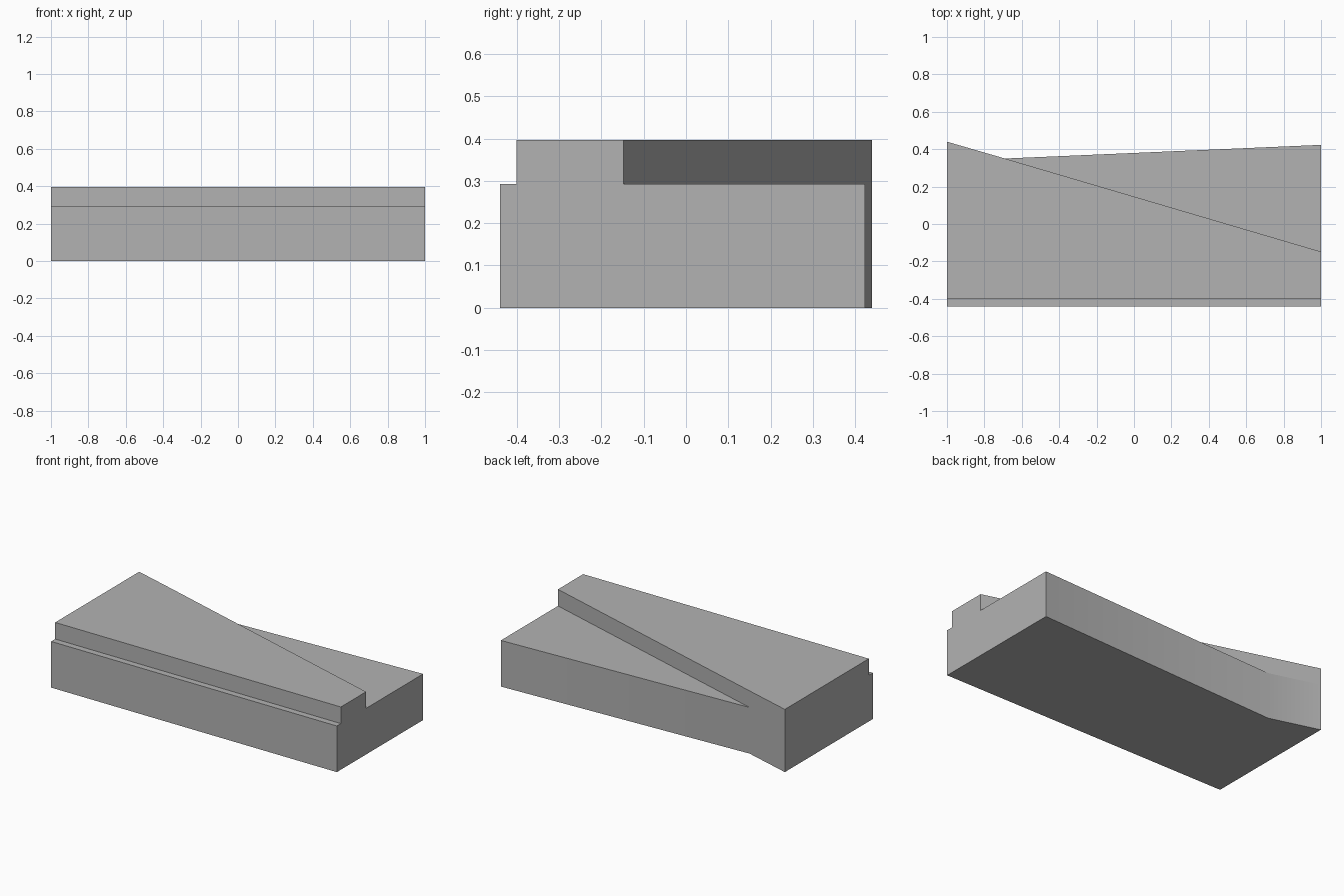
import bpy
import bmesh
from math import radians

cube = bpy.data.objects.get("Cube")
if cube:
    bpy.data.objects.remove(cube, do_unlink=True)

STEP_Z, TOP_Z = 0.292, 0.397

grey = bpy.data.materials.new("plain_grey")
grey.use_nodes = True
colour = (0.45, 0.45, 0.45, 1)
grey.diffuse_color = colour
grey.node_tree.nodes["Principled BSDF"].inputs["Base Color"].default_value = colour

bm = bmesh.new()


def extrude_up(face, height):
    """Raise a face and return its new cap."""
    result = bmesh.ops.extrude_face_region(bm, geom=[face])["geom"]
    verts = [g for g in result if isinstance(g, bmesh.types.BMVert)]
    bmesh.ops.translate(bm, verts=verts, vec=(0, 0, height))
    return next(g for g in result if isinstance(g, bmesh.types.BMFace))


def vert_at(face, x, y):
    return min(face.verts, key=lambda v: (v.co.x - x) ** 2 + (v.co.y - y) ** 2)


def split_side(face, a, b, y):
    """Add a point at depth y on the edge between two corners."""
    edge = bm.edges.get((a, b))
    return bmesh.utils.edge_split(edge, a, (y - a.co.y) / (b.co.y - a.co.y))[1]


# Lower block with its bent back wall
plan = [(-1, -0.44), (1, -0.44), (1, 0.423), (-0.69, 0.35), (-1, 0.44)]
base = bm.faces.new([bm.verts.new((x, y, 0)) for x, y in plan])
top = extrude_up(base, STEP_Z)
if not any(f.calc_center_median().z < 0.001 for f in bm.faces):
    bm.faces.new([v for v in bm.verts if v.co.z < 0.001])

# Mark out the front ledge and the slanted back ledge on the top
fl, fr, br, bend, bl = [vert_at(top, x, y) for x, y in plan]
ledge_left = split_side(top, fl, bl, -0.40)
ledge_right = split_side(top, fr, br, -0.40)
slant_right = split_side(top, ledge_right, br, -0.148)
for a, b in ((ledge_left, ledge_right), (bend, slant_right)):
    face = next(f for f in a.link_faces if b in f.verts and f.normal.z ** 2 > 0.5
                or b in f.verts and all(abs(v.co.z - STEP_Z) < 0.001 for v in f.verts))
    bmesh.utils.face_split(face, a, b)

# Raised upper block between the ledges
raised = next(f for f in bm.faces if bl in f.verts and ledge_right in f.verts
              and all(abs(v.co.z - STEP_Z) < 0.001 for v in f.verts))
extrude_up(raised, TOP_Z - STEP_Z)

bmesh.ops.recalc_face_normals(bm, faces=bm.faces)
mesh = bpy.data.meshes.new("stepped_block")
bm.to_mesh(mesh)
bm.free()
mesh.materials.append(grey)

block = bpy.data.objects.new("stepped_block", mesh)
bpy.context.collection.objects.link(block)
bpy.ops.object.select_all(action="DESELECT")
block.select_set(True)
bpy.context.view_layer.objects.active = block
bpy.ops.object.shade_smooth_by_angle(angle=radians(30))
